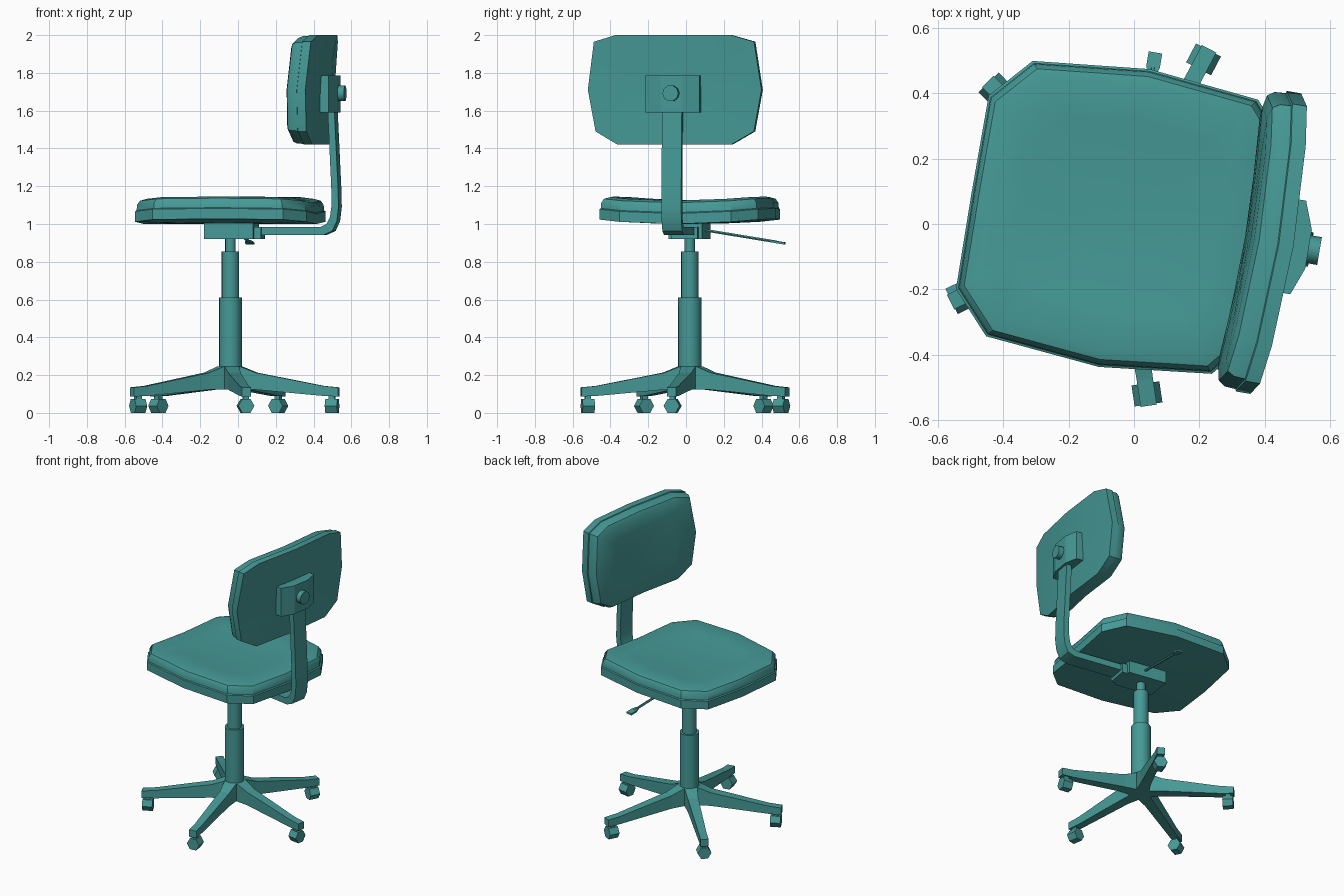
import bpy, math
from mathutils import Matrix, Vector

if "Cube" in bpy.data.objects:
    bpy.data.objects.remove(bpy.data.objects["Cube"])

teal = bpy.data.materials.new("teal")
teal.diffuse_color = (0.06, 0.32, 0.305, 1)
teal.use_nodes = True
teal.node_tree.nodes["Principled BSDF"].inputs["Base Color"].default_value = teal.diffuse_color

# The chair is modelled facing local -x about its column, then turned as a whole
PLACE = Matrix.Translation((-0.04, 0.02, 0)) @ Matrix.Rotation(math.radians(-9.6), 4, 'Z')


def loft(name, rings, turn=Matrix(), smooth=None, caps=True):
    """Skin a list of equal-length closed rings, capping both ends."""
    n = len(rings[0])
    verts = [Vector(v) for r in rings for v in r]
    faces = []
    for k in range(len(rings) - 1):
        for i in range(n):
            j = (i + 1) % n
            faces.append((k * n + i, k * n + j, (k + 1) * n + j, (k + 1) * n + i))
    if caps:
        faces.append(tuple(reversed(range(n))))
        faces.append(tuple(range((len(rings) - 1) * n, len(rings) * n)))
    me = bpy.data.meshes.new(name)
    me.from_pydata([tuple(v) for v in verts], [], faces)
    ob = bpy.data.objects.new(name, me)
    bpy.context.collection.objects.link(ob)
    me.materials.append(teal)
    bpy.ops.object.select_all(action='DESELECT')
    ob.select_set(True)
    bpy.context.view_layer.objects.active = ob
    bpy.ops.object.mode_set(mode='EDIT')
    bpy.ops.mesh.select_all(action='SELECT')
    bpy.ops.mesh.remove_doubles(threshold=0.0001)
    bpy.ops.mesh.normals_make_consistent(inside=False)
    bpy.ops.object.mode_set(mode='OBJECT')
    ob.matrix_world = PLACE @ turn
    if smooth:
        bpy.ops.object.shade_smooth_by_angle(angle=math.radians(smooth))
    return ob


def box(name, x0, x1, y0, y1, z0, z1, turn=Matrix()):
    ring = lambda z: [(x0, y0, z), (x1, y0, z), (x1, y1, z), (x0, y1, z)]
    return loft(name, [ring(z0), ring(z1)], turn)


def rod(name, a, b, r, sides, turn=Matrix(), smooth=None):
    """Straight prism from a to b."""
    a, b = Vector(a), Vector(b)
    d = (b - a).normalized()
    s = d.cross(Vector((0, 0, 1)))
    s = s.normalized() if s.length > 0.01 else Vector((1, 0, 0))
    t = d.cross(s)
    ang = [2 * math.pi * i / sides for i in range(sides)]
    rings = [[c + r * (math.cos(w) * s + math.sin(w) * t) for w in ang] for c in (a, b)]
    return loft(name, rings, turn, smooth)


def cushion(name, outline, levels, bend):
    """Scaled copies of an outline at each (height, scale), bent into shape."""
    rings = [[bend(u * s, v * s, h) for u, v in outline] for h, s in levels]
    return loft(name, rings, smooth=35, caps=False)


# Seat: dished octagonal pad with a seam
half = [(-0.463, 0), (-0.461, 0.3), (-0.346, 0.427), (0.01, 0.462),
        (0.354, 0.425), (0.46, 0.3), (0.463, 0)]
seat_outline = half + [(x, -y) for x, y in reversed(half[1:-1])]
cushion("seat", seat_outline,
        [(1.0, 0), (1.0, 0.5), (1.0, 1), (1.055, 1), (1.06, 0.985), (1.09, 0.98),
         (1.112, 0.95), (1.124, 0.88), (1.125, 0.65), (1.122, 0.35), (1.12, 0)],
        lambda x, y, h: (x, y, h + 0.024 * (y / 0.43) ** 2))

# Backrest: bowed, slightly reclined pad (outline in y, z about its middle)
half = [(0, 0.29), (0.31, 0.29), (0.43, 0.255), (0.466, 0), (0.425, -0.22),
        (0.305, -0.29), (0, -0.29)]
back_outline = half + [(-y, z) for y, z in reversed(half[1:-1])]
cushion("backrest", back_outline,
        [(0.475, 0), (0.475, 0.5), (0.475, 1), (0.43, 1), (0.427, 0.985), (0.393, 0.98),
         (0.37, 0.95), (0.357, 0.87), (0.353, 0.6), (0.353, 0.3), (0.353, 0)],
        lambda y, z, h: (h + 0.03 * ((z + 0.29) / 0.58) ** 2 + 0.03 * (1 - (y / 0.45) ** 2),
                         y, 1.71 + z))

# Backrest bracket and clamp knob
plan = [(0.485, -0.145), (0.55, -0.145), (0.582, -0.06),
        (0.582, 0.06), (0.55, 0.145), (0.485, 0.145)]
loft("backrest_bracket", [[(x, y, z) for x, y in plan] for z in (1.59, 1.785)])
rod("clamp_knob", (0.57, 0, 1.692), (0.616, 0, 1.692), 0.043, 10, smooth=40)

# Bent flat bar carrying the backrest: (inner x, z) and (outer x, z)
bar = [((0.53, 1.62), (0.566, 1.62)), ((0.55, 1.2), (0.586, 1.2)),
       ((0.552, 1.1), (0.589, 1.09)), ((0.543, 1.035), (0.58, 1.015)),
       ((0.525, 1.0), (0.556, 0.963)), ((0.495, 0.985), (0.51, 0.943)),
       ((0.12, 0.985), (0.12, 0.943))]
loft("back_support_bar", [[(a[0], -0.053, a[1]), (b[0], -0.053, b[1]),
                           (b[0], 0.053, b[1]), (a[0], 0.053, a[1])] for a, b in bar], smooth=30)

# Under-seat mechanism and height lever
box("mechanism", -0.127, 0.137, -0.09, 0.09, 0.92, 1.005)
box("mechanism_clamp", 0.13, 0.175, -0.07, 0.07, 0.92, 0.985)
rod("height_lever", (0.02, 0.08, 0.968), (0.02, 0.47, 0.905), 0.008, 6)
loft("lever_paddle", [[(0.02 + sx * w, y, z + sz * 0.006)
                       for sx, sz in ((-1, -1), (1, -1), (1, 1), (-1, 1))]
                      for y, z, w in ((0.44, 0.91, 0.009), (0.47, 0.904, 0.021), (0.515, 0.897, 0.021))])

# Telescopic column
for name, r, z0, z1 in (("column_lower", 0.062, 0.125, 0.61),
                        ("column_middle", 0.047, 0.6, 0.855),
                        ("column_upper", 0.028, 0.85, 0.93)):
    rod(name, (0, 0, z0), (0, 0, z1), r, 12, smooth=40)

# Five-star base: tapering legs with hexagonal casters
sections = [(0, 0.04, 0.125, 0.25), (0.06, 0.04, 0.125, 0.245), (0.14, 0.033, 0.123, 0.213),
            (0.5, 0.025, 0.09, 0.143), (0.582, 0.025, 0.087, 0.135)]
for k in range(5):
    turn = Matrix.Rotation(math.radians(72 * k), 4, 'Z')
    loft(f"base_leg_{k + 1}", [[(r, -w, b), (r, w, b), (r, w, t), (r, -w, t)]
                               for r, w, b, t in sections], turn)
    box(f"caster_stem_{k + 1}", 0.53, 0.562, -0.015, 0.015, 0.06, 0.1, turn)
    rod(f"caster_{k + 1}", (0.513, 0, 0.0372), (0.578, 0, 0.0372), 0.043, 6, turn)
